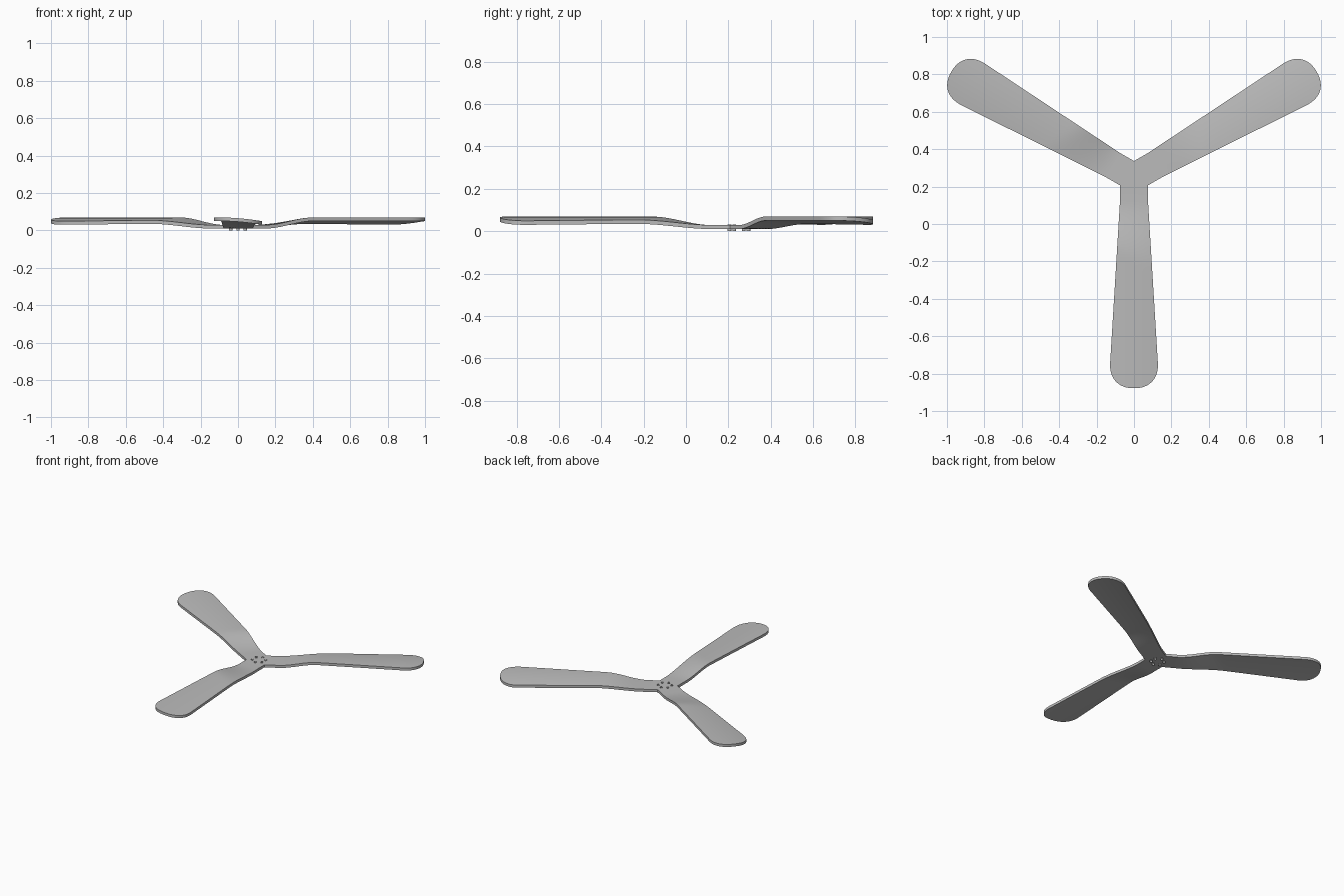
import bpy, bmesh, math
from mathutils import Matrix, Vector

cube = bpy.data.objects.get("Cube")
if cube:
    bpy.data.objects.remove(cube)

HUB_Y = 0.25           # hub centre
ROOT_W = 0.075         # half width at the hub
TIP_W = 0.128          # half width near the tip
ROOT_R = ROOT_W / math.sqrt(3)
THICK = 0.019
COLS = 12


def material(name, value):
    mat = bpy.data.materials.new(name)
    mat.use_nodes = True
    colour = (value, value, value, 1)
    mat.diffuse_color = colour
    mat.node_tree.nodes["Principled BSDF"].inputs["Base Color"].default_value = colour
    return mat


def smooth(a, b, v):
    t = max(0, min(1, (v - a) / (b - a)))
    return t * t * (3 - 2 * t)


def finish(bm, name, mat):
    mesh = bpy.data.meshes.new(name)
    bm.to_mesh(mesh)
    bm.free()
    obj = bpy.data.objects.new(name, mesh)
    bpy.context.collection.objects.link(obj)
    mesh.materials.append(mat)
    bpy.ops.object.select_all(action='DESELECT')
    obj.select_set(True)
    bpy.context.view_layer.objects.active = obj
    bpy.ops.object.shade_smooth_by_angle(angle=math.radians(35))
    return obj


def underside(r, x):
    """Height of the pitched, cambered blade underside."""
    s = x / TIP_W
    blade = 0.04 - 0.010 * s + 0.006 * (1 - s * s)
    rise = smooth(0.13, 0.45 + 0.06 * s, r)
    return 0.01 + (blade - 0.01) * rise


# Blade outline: straight root, slow taper outwards, rounded tip
rows = [(ROOT_R, ROOT_W), (0.09, ROOT_W)]
for i in range(31):
    r = 0.13 + 0.87 * i / 30
    rows.append((r, ROOT_W + (TIP_W - ROOT_W) * (r - 0.13) / 0.87))
for i in range(1, 13):
    a = math.pi / 2 * i / 12
    rows.append((1 + TIP_W * math.sin(a) ** 0.87, TIP_W * max(0, math.cos(a)) ** 0.87))

# Rotor skin: three blades joined by a triangular hub
grey = material("grey plastic", 0.5)
bm = bmesh.new()
hub_loops = [[], []]
for k in range(3):
    turn = Matrix.Translation((0, HUB_Y, 0)) @ Matrix.Rotation(k * math.tau / 3, 4, 'Z')
    layers = []
    for layer in range(2):
        grid = []
        for r, w in rows:
            line = []
            for c in range(COLS + 1):
                x = w * (2 * c / COLS - 1)
                z = underside(r, x) + layer * THICK
                line.append(bm.verts.new(turn @ Vector((x, -r, z))))
            grid.append(line)
        for a, b in zip(grid, grid[1:]):
            for c in range(COLS):
                bm.faces.new((a[c], a[c + 1], b[c + 1], b[c]))
        layers.append(grid)
        hub_loops[layer] += grid[0][:-1]
    # Side walls
    for c in (0, COLS):
        for i in range(len(rows) - 1):
            bm.faces.new((layers[0][i][c], layers[0][i + 1][c],
                          layers[1][i + 1][c], layers[1][i][c]))
for loop in hub_loops:
    bm.faces.new(loop)
bmesh.ops.remove_doubles(bm, verts=bm.verts, dist=0.0002)
bmesh.ops.recalc_face_normals(bm, faces=bm.faces)
finish(bm, "rotor_blades", grey)

# Ring of six open mounting sleeves through the hub
bm = bmesh.new()
for k in range(6):
    a = math.tau * k / 6
    spot = Matrix.Translation((0.045 * math.sin(a), HUB_Y + 0.045 * math.cos(a), 0.016))
    bmesh.ops.create_cone(bm, cap_ends=False, segments=16, radius1=0.009,
                          radius2=0.009, depth=0.032, matrix=spot)
finish(bm, "mounting_sleeves", grey)
